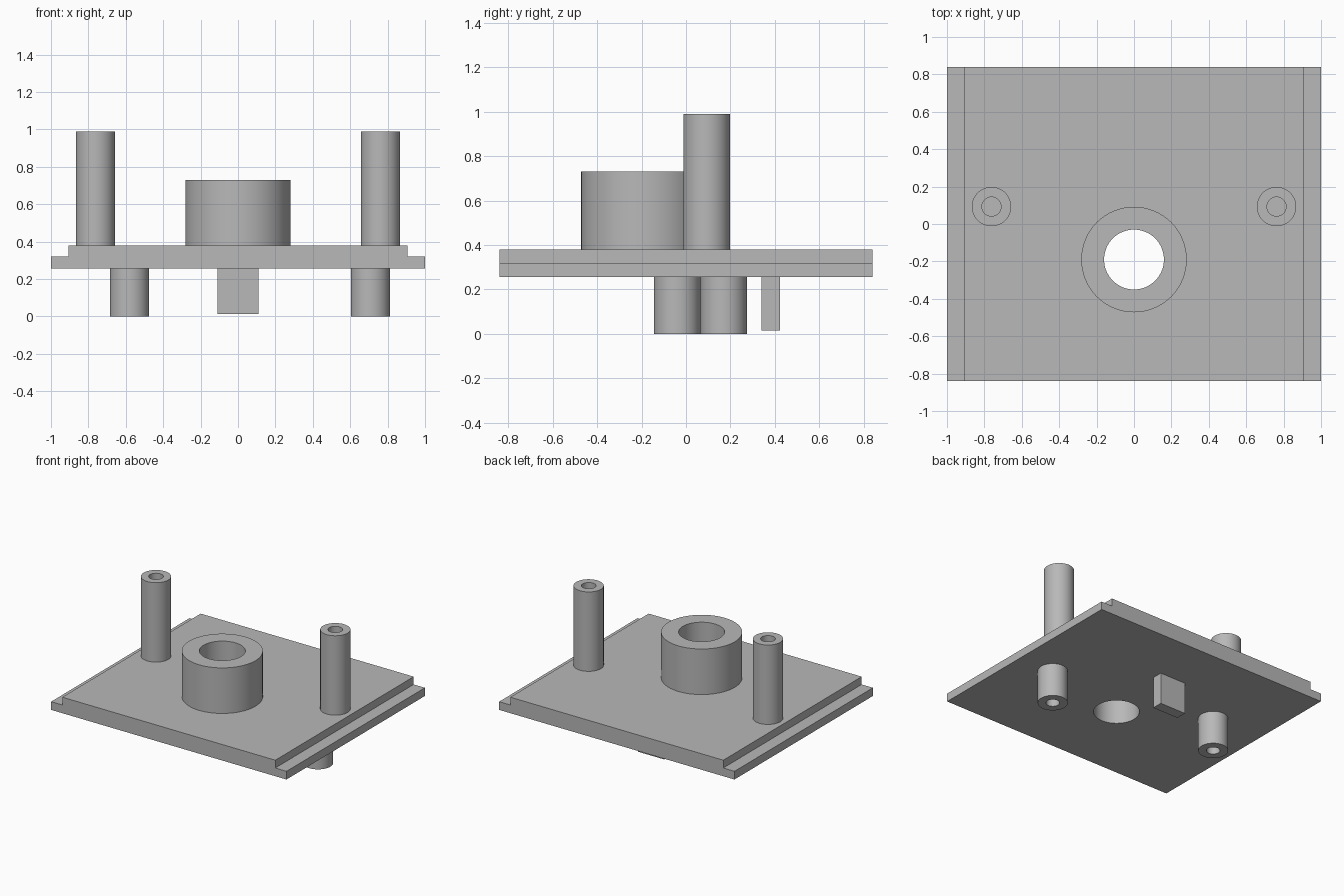
import bpy, bmesh, math
from mathutils import Vector, Matrix

old = bpy.data.objects.get("Cube")
if old:
    bpy.data.objects.remove(old, do_unlink=True)

grey = bpy.data.materials.new("plain grey")
grey.use_nodes = True
colour = (0.48, 0.48, 0.48, 1)
grey.diffuse_color = colour
grey.node_tree.nodes["Principled BSDF"].inputs["Base Color"].default_value = colour

BOTTOM, LEDGE, TOP = 0.257, 0.32, 0.38
SIDES = 64


def finish(name, bm, smooth=False):
    bmesh.ops.recalc_face_normals(bm, faces=bm.faces)
    mesh = bpy.data.meshes.new(name)
    bm.to_mesh(mesh)
    bm.free()
    mesh.materials.append(grey)
    obj = bpy.data.objects.new(name, mesh)
    bpy.context.collection.objects.link(obj)
    bpy.ops.object.select_all(action="DESELECT")
    obj.select_set(True)
    bpy.context.view_layer.objects.active = obj
    if smooth:
        bpy.ops.object.shade_smooth_by_angle(angle=math.radians(30))
    return obj


def tube(name, x, y, base, end, outer, inner):
    """Hollow post: a rectangular wall section spun about its axis."""
    bm = bmesh.new()
    section = [(outer, base), (outer, end), (inner, end), (inner, base)]
    verts = [bm.verts.new((x + r, y, z)) for r, z in section]
    edges = [bm.edges.new((verts[i], verts[(i + 1) % 4])) for i in range(4)]
    bmesh.ops.spin(bm, geom=verts + edges, cent=(x, y, 0), axis=(0, 0, 1),
                   angle=math.tau, steps=SIDES, use_merge=True)
    bmesh.ops.remove_doubles(bm, verts=bm.verts, dist=1e-5)
    return finish(name, bm, smooth=True)


def box(name, centre, size):
    bm = bmesh.new()
    bmesh.ops.create_cube(bm, size=1, matrix=Matrix.Translation(centre)
                          @ Matrix.Diagonal((*size, 1)))
    return finish(name, bm)


# Plate with a stepped ledge along both sides
bm = bmesh.new()
half = [(1, BOTTOM), (1, LEDGE), (0.905, LEDGE), (0.905, TOP)]
outline = half + [(-x, z) for x, z in reversed(half)]
face = bm.faces.new([bm.verts.new((x, -0.84, z)) for x, z in outline])
out = bmesh.ops.extrude_face_region(bm, geom=[face])
bmesh.ops.translate(bm, vec=Vector((0, 1.68, 0)),
                    verts=[v for v in out["geom"] if isinstance(v, bmesh.types.BMVert)])
plate = finish("base_plate", bm)

# Round opening through the plate
BOSS_Y, BORE = -0.19, 0.16
bm = bmesh.new()
bmesh.ops.create_cone(bm, cap_ends=True, segments=SIDES, radius1=BORE, radius2=BORE,
                      depth=1, matrix=Matrix.Translation((0, BOSS_Y, TOP)))
cutter = finish("bore_cutter", bm)
cutter.hide_render = True
cut = plate.modifiers.new("bore", "BOOLEAN")
cut.operation = "DIFFERENCE"
cut.solver = "EXACT"
cut.object = cutter
bpy.context.view_layer.objects.active = plate
bpy.ops.object.modifier_apply(modifier="bore")
bpy.data.objects.remove(cutter, do_unlink=True)
plate.select_set(True)
bpy.ops.object.shade_smooth_by_angle(angle=math.radians(30))

# Central collar and upper posts
tube("centre_collar", 0, BOSS_Y, TOP, 0.73, 0.282, BORE)
for side, x in (("left", 0.762), ("right", -0.762)):
    tube(f"upper_post_{side}", x, 0.093, TOP, 0.99, 0.105, 0.051)

# Lower posts and key block
tube("lower_post_left", 0.708, -0.04, BOTTOM, 0, 0.105, 0.047)
tube("lower_post_right", -0.58, 0.17, BOTTOM, 0, 0.105, 0.047)
box("key_block", (0, 0.382, 0.136), (0.22, 0.082, 0.244))
